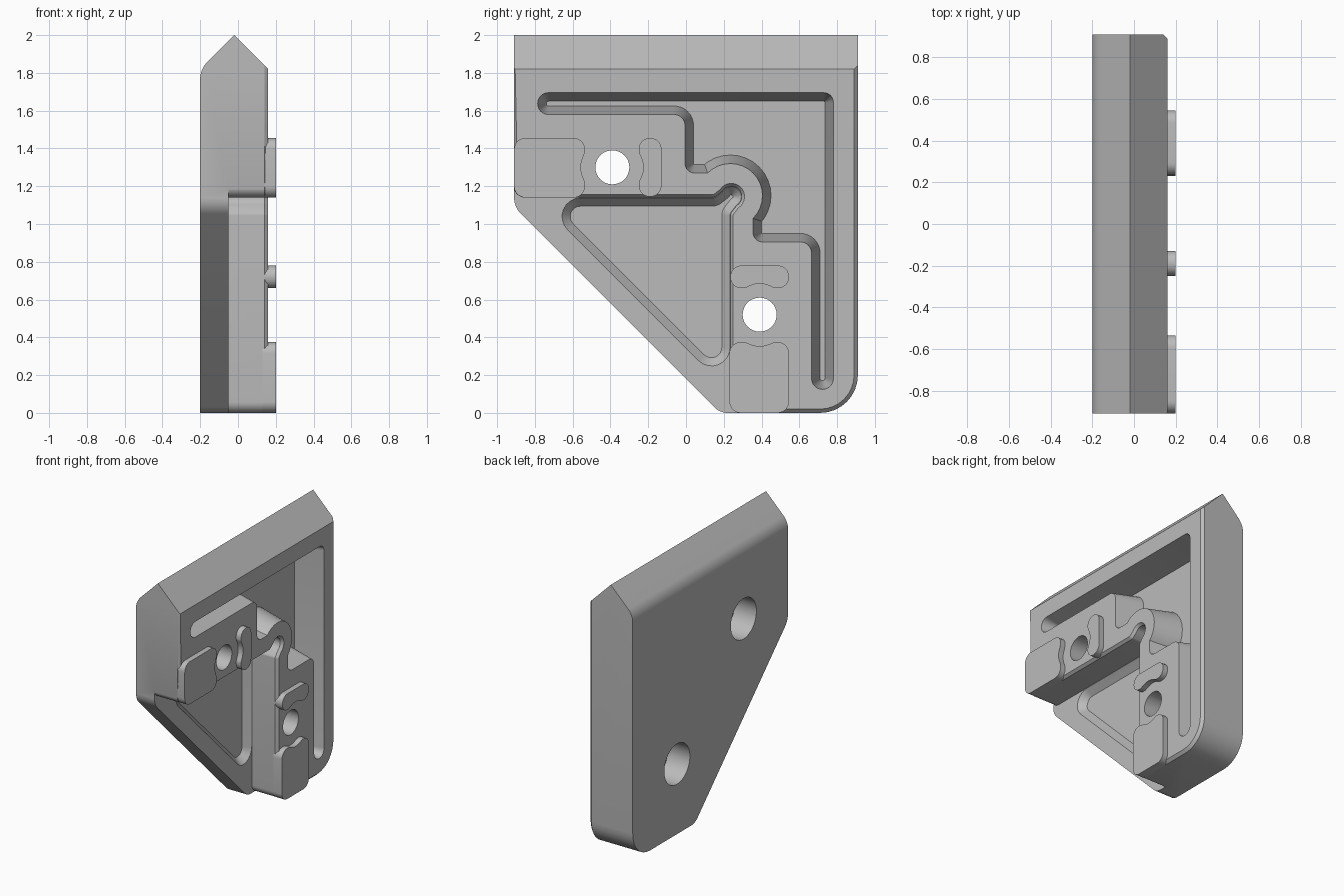
import bpy, bmesh
from math import sin, cos, tan, radians
from mathutils import Vector

cube = bpy.data.objects.get("Cube")
if cube:
    bpy.data.objects.remove(cube, do_unlink=True)

grey = bpy.data.materials.new("light grey")
grey.use_nodes = True
grey.diffuse_color = (0.5, 0.5, 0.5, 1)
grey.node_tree.nodes["Principled BSDF"].inputs["Base Color"].default_value = (0.5, 0.5, 0.5, 1)


def rounded(corners, steps=8):
    """Replace each corner (a, b, radius) with an arc."""
    pts = []
    for i, c in enumerate(corners):
        p = Vector(c[:2])
        if len(c) < 3:
            pts.append(p)
            continue
        u = (Vector(corners[i - 1][:2]) - p).normalized()
        w = (Vector(corners[(i + 1) % len(corners)][:2]) - p).normalized()
        half = u.angle(w) / 2
        centre = p + (u + w).normalized() * c[2] / sin(half)
        a = p + u * c[2] / tan(half) - centre
        b = p + w * c[2] / tan(half) - centre
        turn = a.angle_signed(b)
        for k in range(steps + 1):
            t = -turn * k / steps
            pts.append(centre + Vector((a.x * cos(t) - a.y * sin(t), a.x * sin(t) + a.y * cos(t))))
    return pts


def arc(centre, r, start, end, steps=16):
    angles = [radians(start + (end - start) * k / steps) for k in range(steps + 1)]
    return [(centre[0] + r * cos(t), centre[1] + r * sin(t)) for t in angles]


def inset(pts, d):
    """Move an outline inwards by d with mitred corners."""
    n = len(pts)
    area = sum(pts[i - 1].x * pts[i].y - pts[i].x * pts[i - 1].y for i in range(n))
    side = 1 if area > 0 else -1
    out = []
    for i, p in enumerate(pts):
        e, f = (p - pts[i - 1]).normalized(), (pts[(i + 1) % n] - p).normalized()
        m, q = Vector((-e.y, e.x)) * side, Vector((-f.y, f.x)) * side
        out.append(p + (m + q) * d / (1 + m.dot(q)))
    return out


def loft(name, corners, layers, along="x"):
    """Stack outlines, each layer being (depth, inset)."""
    pts = rounded(corners)
    bm = bmesh.new()
    rings = []
    for depth, d in layers:
        ring = inset(pts, d) if d else pts
        rings.append([bm.verts.new((depth, p.x, p.y) if along == "x" else (p.x, depth, p.y))
                      for p in ring])
    n = len(pts)
    for a, b in zip(rings, rings[1:]):
        for i in range(n):
            bm.faces.new((a[i], a[(i + 1) % n], b[(i + 1) % n], b[i]))
    bm.faces.new(rings[0])
    bm.faces.new(rings[-1])
    bmesh.ops.recalc_face_normals(bm, faces=bm.faces)
    mesh = bpy.data.meshes.new(name)
    bm.to_mesh(mesh)
    bm.free()
    ob = bpy.data.objects.new(name, mesh)
    bpy.context.collection.objects.link(ob)
    mesh.materials.append(grey)
    return ob


def swap(corners):
    """Mirror a part from the upper arm onto the lower arm."""
    return [(c[1] - 0.91, c[0] + 0.91, *c[2:]) for c in corners]


def circle(centre, r):
    return arc(centre, r, 0, 352.5, 47)


# Plate with a chamfered rear and bottom edge
body = loft("bracket_body", [(-0.91, 2.1), (0.91, 2.1), (0.91, 0, 0.2), (0.18, 0, 0.1), (-0.91, 1.09, 0.12)],
            [(-0.2, 0), (0.14, 0), (0.16, 0.02)])
for v in body.data.vertices:
    if v.co.y < -0.88 and v.co.z > 1.5:
        v.co.y = -0.91

# Pointed ridge along the top
cutters = [loft("ridge_cutter", [(-0.4, 1.5), (-0.2005, 1.5), (-0.2005, 1.82, 0.13), (-0.02, 2),
                                 (0.36, 1.62), (0.4, 2.3), (-0.4, 2.3)], [(-1.2, 0), (1.2, 0)], "y")]

# Open corner between the arms, with a round relief
relief = arc((0.24, 1.145), 0.055, 150, -60)
cutters.append(loft("corner_cutter",
                    [(-1.2, 1.3), (-0.912, 1.3), (-0.912, 1.14, 0.06), (0.15, 1.14, 0.03), *relief,
                     (0.235, 1.055, 0.03), (0.235, -0.002, 0.06), (0.38, -0.002), (0.38, -0.3), (-1.2, -0.3)],
                    [(-0.05, 0), (0.14, 0), (0.16, -0.015), (0.3, -0.015)]))

# Shallow triangular pocket
cutters.append(loft("pocket_cutter",
                    [(-0.80, 1.14, 0.1), (0.15, 1.14, 0.03), *relief, (0.235, 1.055, 0.03), (0.235, 0.105, 0.1)],
                    [(-0.1, 0.045), (-0.05, 0.002), (-0.03, 0.002)]))

# Deep groove with sloping walls, running around the knob
cutters.append(loft("groove_cutter",
                    [(-0.785, 1.695, 0.056), (0.78, 1.695, 0.05), (0.78, 0.125, 0.056), (0.665, 0.125, 0.056),
                     (0.665, 0.905, 0.06), (0.355, 0.905, 0.05), *arc((0.235, 1.15), 0.17, -45, 135),
                     (-0.005, 1.27, 0.05), (-0.005, 1.58, 0.06), (-0.785, 1.58, 0.056)],
                    [(-0.05, 0.045), (0.16, 0), (0.3, 0)]))

# Screw holes, wider from the back
hole = (-0.39, 1.3)
for centre in (hole, swap([hole])[0]):
    cutters.append(loft("hole_cutter", circle(centre, 0.09), [(-0.15, 0), (0.4, 0)]))
    cutters.append(loft("counterbore_cutter", circle(centre, 0.15), [(-0.4, 0), (-0.02, 0)]))

for c in cutters:
    c.hide_render = True
    mod = body.modifiers.new(c.name, "BOOLEAN")
    mod.operation, mod.solver, mod.object = "DIFFERENCE", "EXACT", c
result = bpy.data.meshes.new_from_object(body.evaluated_get(bpy.context.evaluated_depsgraph_get()))
body.modifiers.clear()
body.data = result
for c in cutters:
    bpy.data.objects.remove(c, do_unlink=True)

# Raised pads on both arms, hollowed towards the holes
end_pad = [(-0.91, 1.14, 0.06), (-0.91, 1.455, 0.06), (-0.535, 1.455, 0.06), (-0.535, 1.38, 0.04),
           (-0.565, 1.3, 0.12), (-0.535, 1.22, 0.04), (-0.535, 1.14, 0.06)]
inner_pad = [(-0.13, 1.455, 0.058), (-0.13, 1.145, 0.058), (-0.25, 1.145, 0.058), (-0.25, 1.22, 0.04),
             (-0.215, 1.3, 0.12), (-0.25, 1.38, 0.04), (-0.25, 1.455, 0.058)]
parts = [body]
for name, pad in (("end_pad", end_pad), ("inner_pad", inner_pad)):
    parts.append(loft("upper_" + name, pad, [(0.13, 0), (0.2, 0)]))
    parts.append(loft("lower_" + name, swap(pad), [(0.13, 0), (0.2, 0)]))

bpy.ops.object.select_all(action="DESELECT")
for ob in parts:
    ob.select_set(True)
bpy.context.view_layer.objects.active = body
bpy.ops.object.shade_smooth_by_angle(angle=radians(30))
